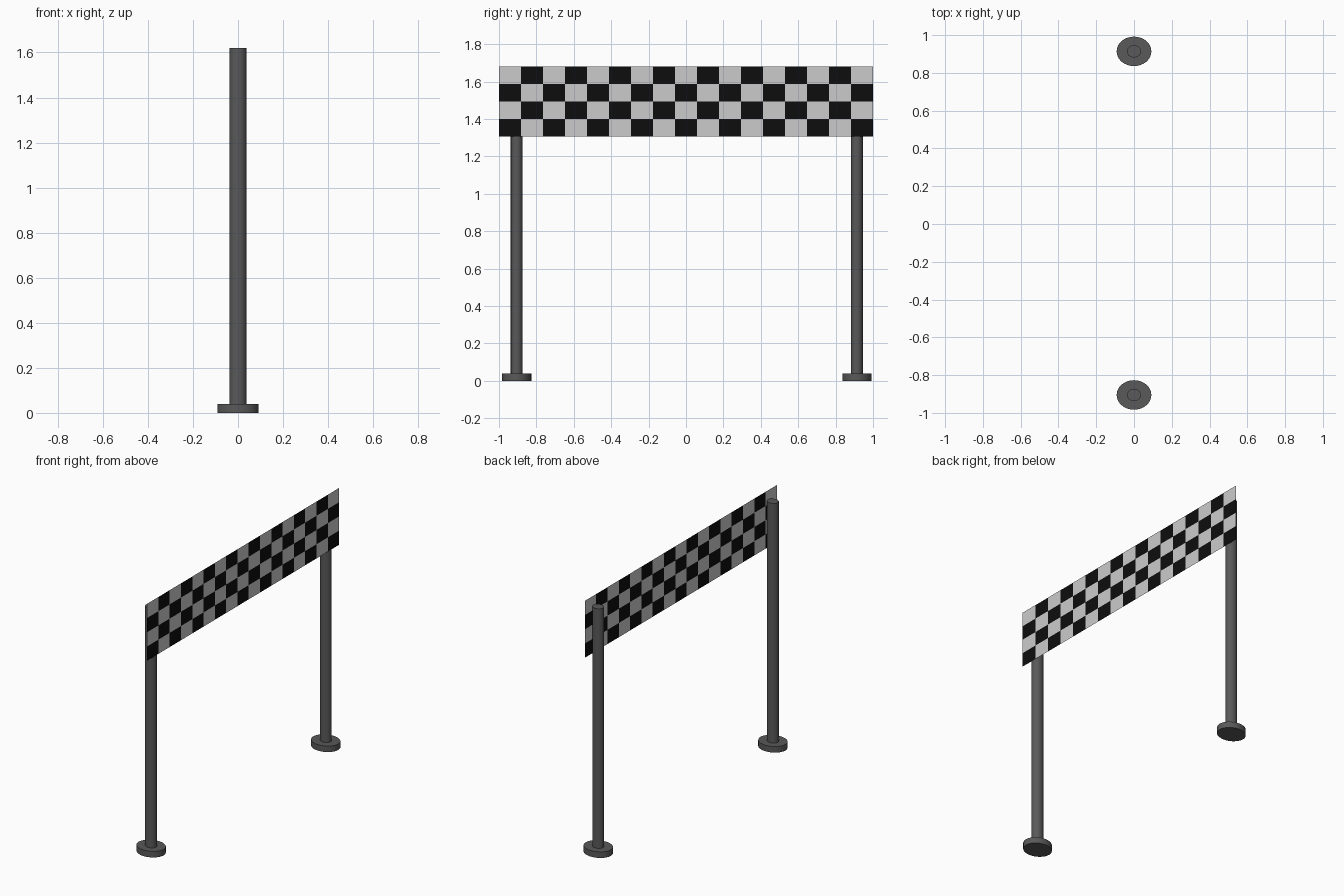
import bpy, bmesh, math

if "Cube" in bpy.data.objects:
    bpy.data.objects.remove(bpy.data.objects["Cube"])


def material(name, v):
    m = bpy.data.materials.new(name)
    m.diffuse_color = (v, v, v, 1)
    m.use_nodes = True
    m.node_tree.nodes["Principled BSDF"].inputs["Base Color"].default_value = m.diffuse_color
    return m


dark = material("dark_metal", 0.1)
white = material("white_check", 0.8)
black = material("black_check", 0.004)


def upright(name, y, rx, ry, z0, z1):
    """Slightly oval vertical cylinder."""
    bpy.ops.mesh.primitive_cylinder_add(vertices=32, radius=1, depth=1,
                                        location=(0, y, (z0 + z1) / 2))
    o = bpy.context.object
    o.name = name
    o.scale = (rx, ry, z1 - z0)
    bpy.ops.object.transform_apply(location=False, rotation=False, scale=True)
    bpy.ops.object.shade_smooth_by_angle(angle=math.radians(35))
    o.data.materials.append(dark)


# poles with round feet
for side, y in (("near", -0.905), ("far", 0.914)):
    upright(side + "_foot", y, 0.092, 0.078, 0, 0.04)
    upright(side + "_pole", y, 0.037, 0.032, 0.04, 1.62)

# thin chequered banner on the +x side of the poles
COLS, ROWS, X, Z0, Z1 = 17, 4, 0.037, 1.305, 1.68
bm = bmesh.new()
grid = [[bm.verts.new((X, -1 + 2 * c / COLS, Z0 + (Z1 - Z0) * r / ROWS))
         for c in range(COLS + 1)] for r in range(ROWS + 1)]
for r in range(ROWS):
    for c in range(COLS):
        f = bm.faces.new((grid[r][c], grid[r][c + 1],
                          grid[r + 1][c + 1], grid[r + 1][c]))
        f.material_index = (r + c + 1) % 2
mesh = bpy.data.meshes.new("chequered_banner")
bm.to_mesh(mesh)
bm.free()
mesh.materials.append(white)
mesh.materials.append(black)
banner = bpy.data.objects.new("chequered_banner", mesh)
bpy.context.collection.objects.link(banner)
